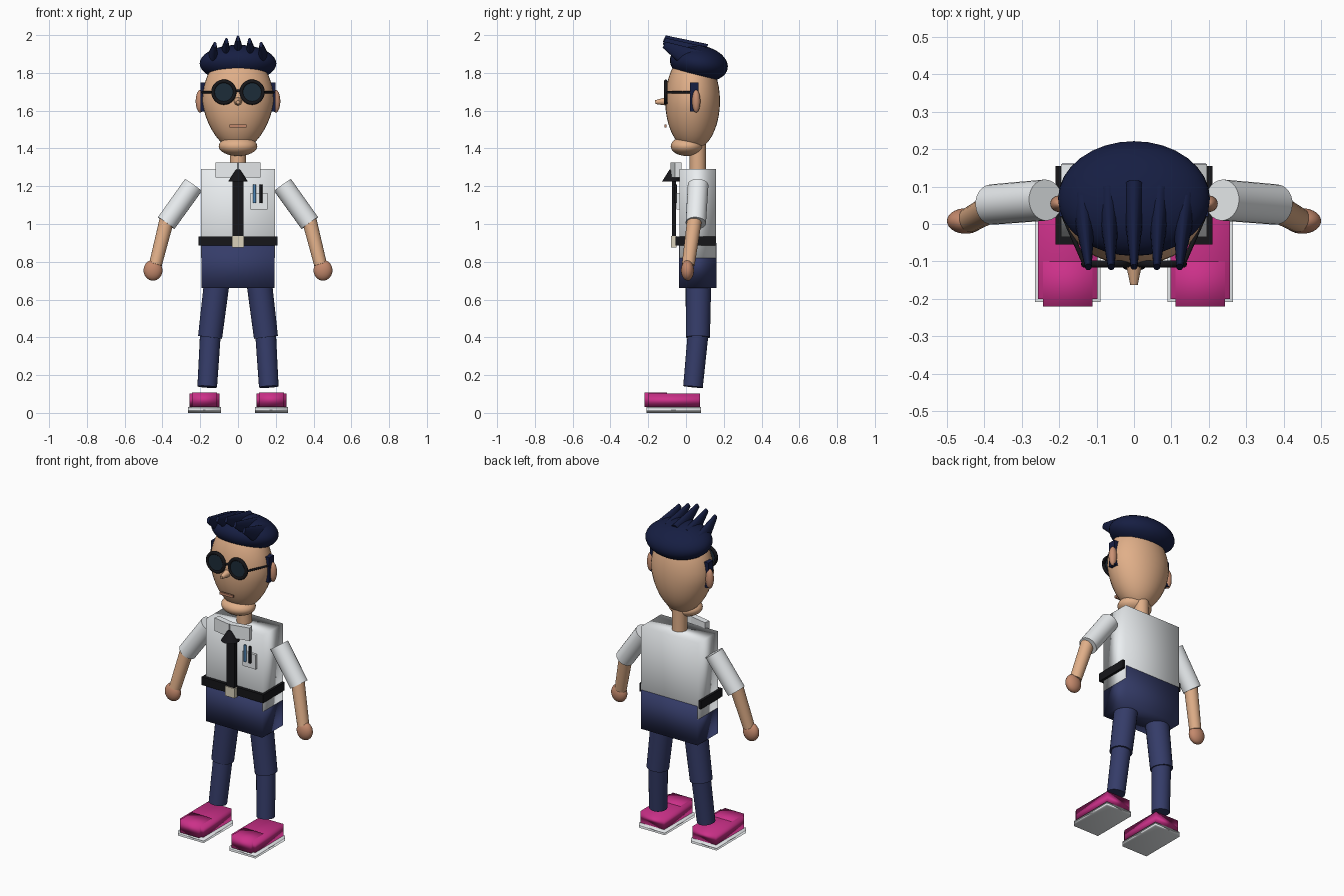
import bpy
from math import radians
from mathutils import Vector

if "Cube" in bpy.data.objects:
    bpy.data.objects.remove(bpy.data.objects["Cube"])


def mat(name, r, g, b):
    m = bpy.data.materials.new(name)
    m.diffuse_color = (r, g, b, 1)
    m.use_nodes = True
    m.node_tree.nodes["Principled BSDF"].inputs["Base Color"].default_value = m.diffuse_color
    return m


SKIN = mat("skin", .75, .43, .25)
HAND = mat("hand_skin", .55, .25, .15)
EAR = mat("ear_skin", .58, .28, .17)
HAIR = mat("hair_navy", .008, .013, .055)
PANTS = mat("trouser_blue", .035, .045, .14)
PINK = mat("shoe_pink", .6, .03, .25)
BLACK = mat("black", .008, .008, .01)
WHITE = mat("shirt_white", .83, .86, .88)
CREAM = mat("buckle_cream", .7, .64, .5)
LENS = mat("lens_dark", .012, .025, .04)
BLUE = mat("pen_blue", .08, .25, .5)


def finish(name, m, smooth=None):
    o = bpy.context.object
    o.name = name
    o.data.materials.append(m)
    if smooth == 'all':
        bpy.ops.object.shade_smooth()
    elif smooth:
        bpy.ops.object.shade_smooth_by_angle(angle=radians(40))
    return o


def box(name, lo, hi, m, smooth=None, rot=(0, 0, 0)):
    lo, hi = Vector(lo), Vector(hi)
    bpy.ops.mesh.primitive_cube_add(size=1, location=(lo + hi) / 2, rotation=rot)
    o = finish(name, m, smooth)
    o.scale = hi - lo
    return o


def ball(name, c, r, m, tilt=0):
    bpy.ops.mesh.primitive_uv_sphere_add(segments=32, ring_count=20, location=c,
                                         rotation=(radians(tilt), 0, 0))
    o = finish(name, m, 'all')
    o.scale = r
    return o


def limb(name, p, q, r1, r2, m, flat=1, sides=24):
    """Tapered cylinder from p to q; flat stretches the section upward."""
    p, q = Vector(p), Vector(q)
    bpy.ops.mesh.primitive_cone_add(vertices=sides, radius1=r1, radius2=r2,
                                    depth=(q - p).length, location=(p + q) / 2)
    o = finish(name, m, 'angle')
    o.rotation_euler = (q - p).to_track_quat('Z', 'Y').to_euler()
    o.scale = (1, flat, 1)
    return o


# head, narrowing towards the jaw
head = ball("head", (0, .035, 1.65), (.19, .145, .26), SKIN)
for v in head.data.vertices:
    if v.co.z < 0:
        v.co.x *= 1 + .17 * v.co.z
ball("chin", (0, .005, 1.412), (.102, .086, .052), SKIN)
limb("neck", (0, .062, 1.27), (0, .062, 1.46), .043, .043, SKIN)
limb("nose", (0, -.095, 1.65), (0, -.163, 1.645), .024, .01, SKIN)
box("mouth", (-.045, -.115, 1.511), (.045, -.104, 1.526), HAND)

# hair cap and forward spikes
ball("hair_cap", (0, .068, 1.85), (.203, .155, .096), HAIR, -10)
for i in range(-2, 3):
    dz = (0, -.013, -.033)[abs(i)]
    limb("hair_spike", (i * .068, .09 - .017 * abs(i), 1.89 + dz),
         (i * .061, -.115, 1.982 + dz), .034, .009, HAIR, 2, 16)

# torso
box("shirt", (-.195, -.035, .82), (.195, .16, 1.29), WHITE, 'all')
box("pelvis", (-.192, -.037, .66), (.192, .162, .9), PANTS, 'all')
box("belt", (-.21, -.055, .885), (.21, .155, .935), BLACK)
box("buckle", (-.033, -.08, .876), (.033, -.05, .936), CREAM)

# tie
limb("tie_knot", (0, -.075, 1.225), (0, -.075, 1.288), .052, .012, BLACK)
box("tie_blade", (-.028, -.074, .91), (.028, -.052, 1.23), BLACK)

# pocket with pens
box("pocket", (.066, -.05, 1.076), (.155, -.03, 1.165), WHITE)
for x, m in ((.087, BLUE), (.121, BLACK)):
    limb("pen", (x, -.055, 1.11), (x, -.055, 1.21), .008, .008, m, sides=12)

# glasses bridge
limb("glasses_bridge", (-.02, -.105, 1.705), (.02, -.105, 1.705), .007, .007, BLACK, sides=12)

for s in (-1, 1):
    # collar wing
    box("collar_wing", (s * .058 - .06, -.071, 1.245), (s * .058 + .06, -.036, 1.325), WHITE,
        rot=(0, 0, radians(s * 12)))

    # glasses
    bpy.ops.mesh.primitive_torus_add(location=(s * .075, -.107, 1.698), major_radius=.057,
                                     minor_radius=.01, major_segments=32, minor_segments=10,
                                     rotation=(radians(90), 0, 0))
    finish("glasses_rim", BLACK, 'all')
    limb("glasses_lens", (s * .075, -.1, 1.698), (s * .075, -.112, 1.698), .049, .049, LENS, sides=32)
    limb("glasses_temple", (s * .135, -.1, 1.697), (s * .192, .03, 1.697), .006, .006, BLACK, sides=12)

    # ears and sideburns
    ball("ear", (s * .2, .054, 1.65), (.024, .022, .06), EAR)
    box("sideburn", (s * .184 - .015, .02, 1.595), (s * .184 + .015, .066, 1.75), HAIR)

    # arms
    limb("sleeve", (s * .236, .064, 1.206), (s * .38, .052, 1.005), .055, .054, WHITE)
    limb("forearm", (s * .375, .046, 1.03), (s * .437, .012, .785), .039, .034, SKIN)
    ball("hand", (s * .45, .008, .755), (.05, .034, .055), HAND)

    # legs
    limb("thigh", (s * .11, .066, .71), (s * .148, .063, .4), .068, .064, PANTS)
    limb("shin", (s * .146, .064, .42), (s * .163, .037, .138), .055, .052, PANTS)

    # shoes
    cx = s * .177
    box("sole", (cx - .088, -.208, 0), (cx + .088, .08, .03), WHITE, 'all')
    box("shoe_upper", (cx - .08, -.2, .025), (cx + .08, .075, .103), PINK, 'all')
    box("shoe_toe", (cx - .066, -.22, .03), (cx + .066, -.1, .107), PINK, 'all')
